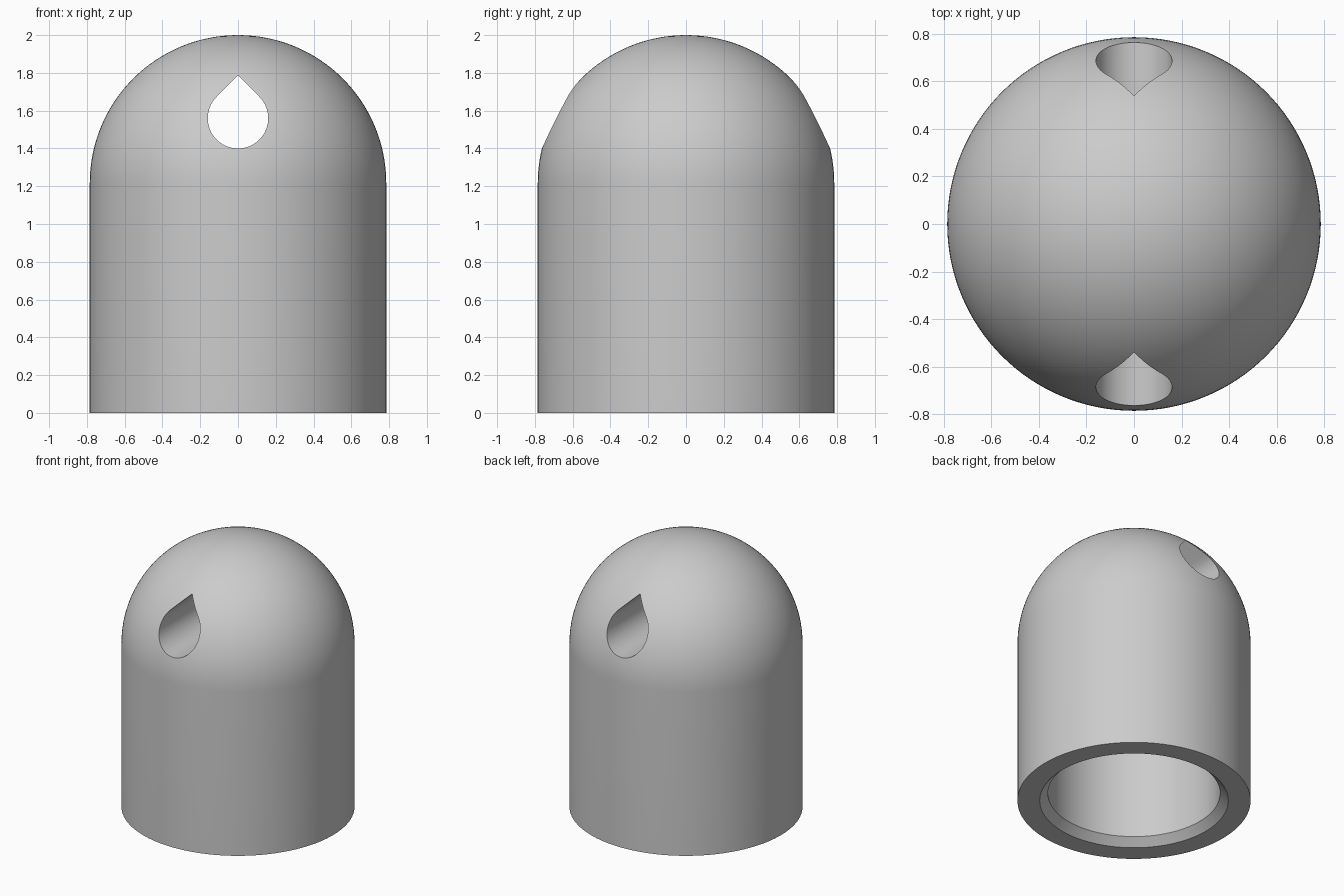
import bpy
import bmesh
from math import sin, cos, pi, sqrt

if "Cube" in bpy.data.objects:
    bpy.data.objects.remove(bpy.data.objects["Cube"], do_unlink=True)

RADIUS, HEIGHT = 0.785, 2.0
SPRING = HEIGHT - RADIUS          # height where the dome starts
BORE, BORE_TOP, CHAMFER = 0.58, 1.2, 0.055
HOLE, HOLE_Z = 0.16, 1.56
SEGMENTS, RINGS = 128, 32

grey = bpy.data.materials.new("plain grey")
grey.use_nodes = True
colour = (0.6, 0.6, 0.6, 1)
grey.diffuse_color = colour
grey.node_tree.nodes["Principled BSDF"].inputs["Base Color"].default_value = colour


def add_object(name, bm):
    bmesh.ops.recalc_face_normals(bm, faces=bm.faces)
    mesh = bpy.data.meshes.new(name)
    bm.to_mesh(mesh)
    bm.free()
    mesh.materials.append(grey)
    obj = bpy.data.objects.new(name, mesh)
    bpy.context.collection.objects.link(obj)
    return obj


# Domed body with a chamfered blind bore, turned from one profile
profile = [(0, BORE_TOP), (BORE, BORE_TOP), (BORE, CHAMFER),
           (BORE + CHAMFER, 0), (RADIUS, 0)]
for i in range(RINGS):
    a = i / RINGS * pi / 2
    profile.append((RADIUS * cos(a), SPRING + RADIUS * sin(a)))
profile.append((0, HEIGHT))

bm = bmesh.new()
verts = [bm.verts.new((r, 0, z)) for r, z in profile]
edges = [bm.edges.new(pair) for pair in zip(verts, verts[1:])]
bmesh.ops.spin(bm, geom=verts + edges, cent=(0, 0, 0), axis=(0, 0, 1),
               angle=2 * pi, steps=SEGMENTS)
bmesh.ops.remove_doubles(bm, verts=bm.verts, dist=0.0001)
body = add_object("domed_body", bm)

# Teardrop cutter running front to back
bm = bmesh.new()
outline = [(0, HOLE * sqrt(2))]
for i in range(49):
    a = 3 * pi / 4 + i / 48 * 3 * pi / 2
    outline.append((HOLE * cos(a), HOLE * sin(a)))
face = bm.faces.new([bm.verts.new((x, -1, HOLE_Z + z)) for x, z in outline])
extruded = bmesh.ops.extrude_face_region(bm, geom=[face])["geom"]
bmesh.ops.translate(bm, vec=(0, 2, 0),
                    verts=[v for v in extruded if isinstance(v, bmesh.types.BMVert)])
cutter = add_object("teardrop_hole_cutter", bm)
cutter.hide_render = True

# Cut the cross hole and bake the result
cut = body.modifiers.new("cross_hole", "BOOLEAN")
cut.operation = "DIFFERENCE"
cut.solver = "EXACT"
cut.object = cutter
bpy.ops.object.select_all(action="DESELECT")
bpy.context.view_layer.objects.active = body
body.select_set(True)
bpy.ops.object.modifier_apply(modifier=cut.name)
bpy.data.objects.remove(cutter, do_unlink=True)
bpy.ops.object.shade_smooth_by_angle(angle=pi / 6)
